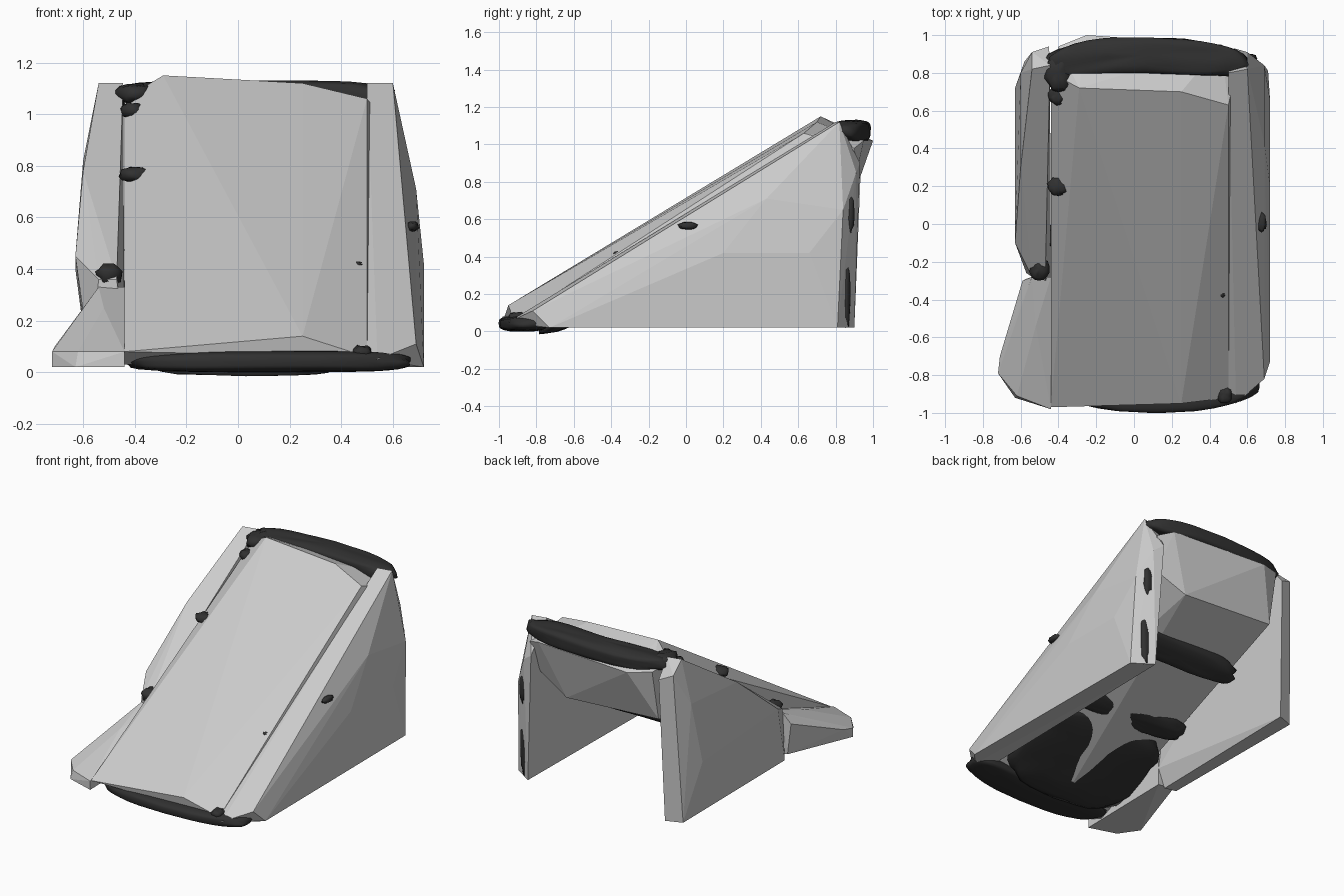
import bpy, bmesh, math
from mathutils import Vector, noise

dark = bpy.data.materials.new("dark_soil")
dark.diffuse_color = (0.03, 0.03, 0.03, 1)


def finish(name, bm, mat=None):
    me = bpy.data.meshes.new(name)
    bm.to_mesh(me)
    bm.free()
    ob = bpy.data.objects.new(name, me)
    bpy.context.collection.objects.link(ob)
    if mat:
        me.materials.append(mat)
    return ob


def rock(name, points):
    """Faceted stone: convex hull around a few corner points."""
    bm = bmesh.new()
    for p in points:
        bm.verts.new(p)
    bmesh.ops.convex_hull(bm, input=bm.verts[:])
    loose = [v for v in bm.verts if not v.link_faces]
    bmesh.ops.delete(bm, geom=loose, context='VERTS')
    bmesh.ops.dissolve_limit(bm, angle_limit=math.radians(1.5),
                             verts=bm.verts[:], edges=bm.edges[:])
    bmesh.ops.recalc_face_normals(bm, faces=bm.faces[:])
    return finish(name, bm)


def soil(name, center, half, slope=0.0, bow=0.0, power=0.6, rough=0.1, seg=32):
    """Smooth lumpy mass: rounded box, sheared along y and bowed along x."""
    bm = bmesh.new()
    bmesh.ops.create_uvsphere(bm, u_segments=seg, v_segments=seg // 2, radius=1)
    c, h = Vector(center), Vector(half)
    for v in bm.verts:
        q = Vector([math.copysign(abs(a) ** power, a) for a in v.co])
        q *= 1 + rough * noise.noise(q * 2.2 + c * 5)
        x, y, z = (q[i] * h[i] for i in range(3))
        v.co = c + Vector((x, y + bow * q.x ** 2, z + slope * y))
    for f in bm.faces:
        f.smooth = True
    return finish(name, bm, dark)


# sloping ramp slab, thick at the back and thin at the front
rock("ramp_slab", [
    (-0.44, -0.97, 0.08), (0.25, -0.95, 0.14), (0.5, -0.92, 0.06),
    (-0.29, 0.72, 1.15), (0.25, 0.70, 1.12), (0.5, 0.63, 1.06),
    (-0.44, 0.80, 1.06), (-0.40, 0.94, 1.04), (-0.25, 1.0, 1.02),
    (0.46, 0.95, 1.02), (0.56, 0.90, 0.98),
    (0.3, 0.87, 0.65), (-0.40, 0.87, 0.69), (0.52, 0.84, 0.76),
    (-0.44, -0.85, 0.03), (0.5, -0.85, 0.03), (0.0, -0.6, 0.03)])

# right wall
rock("right_wall", [
    (0.5, -0.92, 0.06), (0.5, 0.80, 1.12), (0.6, 0.82, 1.12),
    (0.54, -0.95, 0.05), (0.69, -0.82, 0.11), (0.72, -0.73, 0.02),
    (0.64, -0.80, 0.02), (0.69, 0.43, 0.71), (0.72, 0.2, 0.42),
    (0.72, 0.66, 0.42), (0.69, 0.84, 0.65), (0.71, 0.81, 0.02),
    (0.575, 0.90, 0.02), (0.53, 0.93, 0.9), (0.60, 0.91, 0.85)])

# left wall
rock("left_wall", [
    (-0.445, 0.84, 1.12), (-0.54, 0.82, 1.12), (-0.54, 0.91, 1.04),
    (-0.45, 0.94, 1.0), (-0.60, 0.80, 0.82), (-0.60, 0.30, 0.78),
    (-0.63, -0.10, 0.45), (-0.63, 0.72, 0.40), (-0.54, -0.28, 0.36),
    (-0.47, -0.30, 0.36), (-0.44, -0.28, 0.15), (-0.49, -0.28, 0.02),
    (-0.57, -0.26, 0.02), (-0.58, 0.86, 0.02), (-0.47, 0.90, 0.02)])

# low stone at the front left
rock("front_left_stone", [
    (-0.44, -0.28, 0.33), (-0.54, -0.28, 0.33), (-0.59, -0.30, 0.26),
    (-0.57, -0.29, 0.05), (-0.44, -0.28, 0.03), (-0.72, -0.79, 0.08),
    (-0.72, -0.79, 0.02), (-0.63, -0.92, 0.02), (-0.62, -0.91, 0.08),
    (-0.44, -0.98, 0.08), (-0.44, -0.98, 0.02), (-0.71, -0.70, 0.10),
    (-0.52, -0.54, 0.25)])

# soil showing at the top, the foot and below the ramp
soil("top_soil", (0.06, 0.895, 1.07), (0.53, 0.095, 0.06), bow=-0.05)
soil("foot_soil", (0.12, -0.88, 0.042), (0.55, 0.12, 0.042), bow=0.06, rough=0.06)
soil("underside_soil", (0.03, -0.46, 0.15), (0.49, 0.31, 0.055), slope=0.44)
soil("underside_front_band", (0.03, -0.06, 0.315), (0.49, 0.08, 0.05), slope=0.4)
soil("underside_back_band", (0.05, 0.48, 0.49), (0.48, 0.08, 0.04), slope=0.5)

# small soil patches in the joints and on the walls
patches = [
    ((-0.40, 0.20, 0.765), (0.06, 0.05, 0.03)),
    ((-0.41, 0.68, 1.015), (0.045, 0.05, 0.03)),
    ((-0.40, 0.80, 1.08), (0.07, 0.10, 0.04)),
    ((-0.50, -0.24, 0.38), (0.05, 0.06, 0.04)),
    ((0.675, 0.01, 0.565), (0.025, 0.05, 0.02)),
    ((0.46, -0.36, 0.415), (0.025, 0.03, 0.015)),
    ((0.48, -0.90, 0.075), (0.04, 0.05, 0.03)),
    ((0.62, 0.86, 0.20), (0.04, 0.02, 0.17)),
    ((0.62, 0.88, 0.63), (0.03, 0.02, 0.10))]
for i, (c, h) in enumerate(patches):
    soil(f"soil_patch_{i + 1}", c, h, power=0.9, rough=0.3, seg=14)
